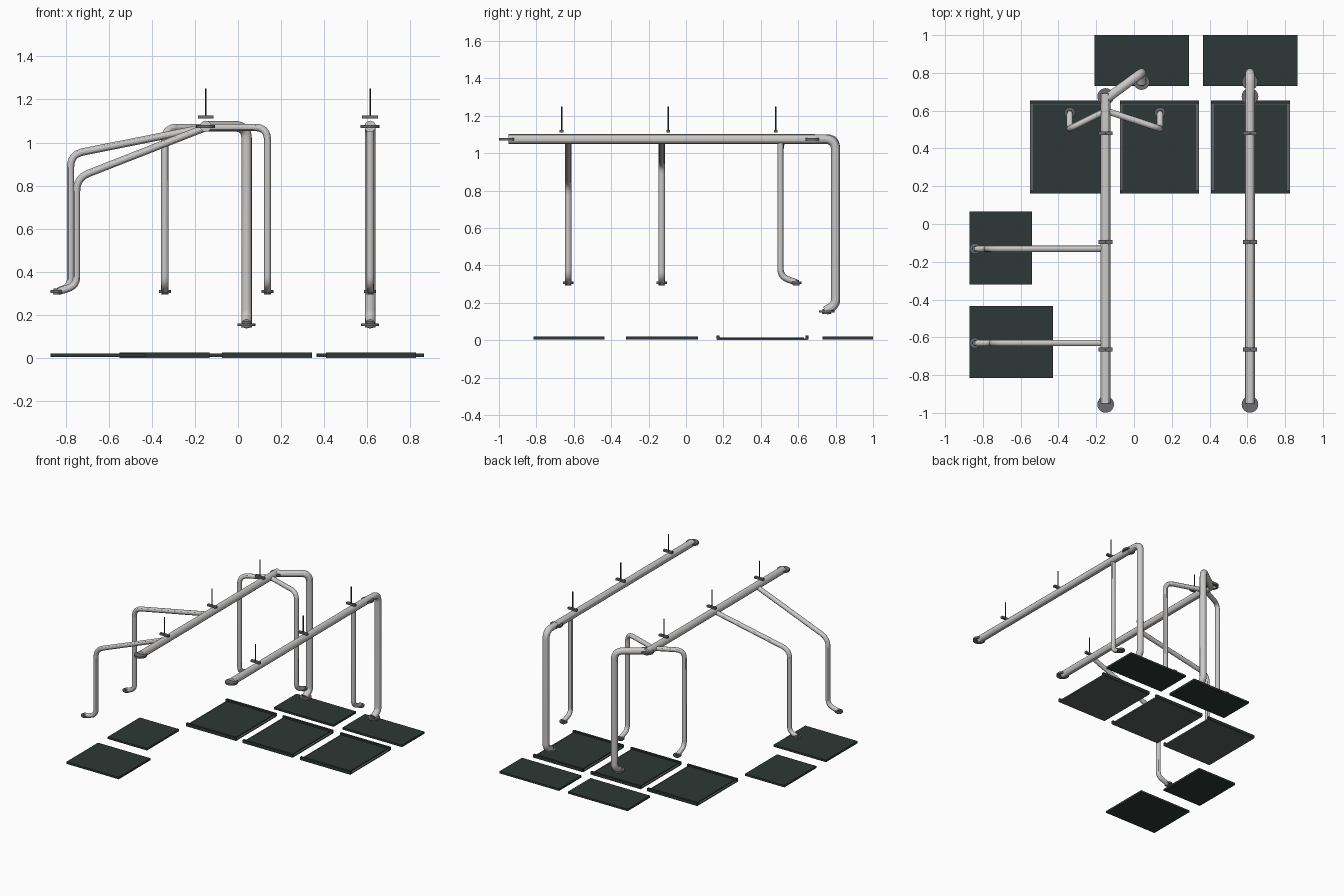
import bpy
from mathutils import Vector

cube = bpy.data.objects.get("Cube")
if cube:
    bpy.data.objects.remove(cube)


def material(name, rgb):
    m = bpy.data.materials.new(name)
    m.use_nodes = True
    m.diffuse_color = (*rgb, 1)
    m.node_tree.nodes["Principled BSDF"].inputs["Base Color"].default_value = (*rgb, 1)
    return m


PIPE = material("pipe_grey", (0.6, 0.59, 0.58))
FITTING = material("fitting_grey", (0.15, 0.155, 0.17))
ROD = material("rod_dark", (0.04, 0.04, 0.045))
PANEL = material("panel_dark_green", (0.027, 0.04, 0.037))
TRAY = material("tray_grey", (0.11, 0.125, 0.125))


def box(name, x0, x1, y0, y1, z0, z1, mat):
    bpy.ops.mesh.primitive_cube_add(size=1, location=((x0 + x1) / 2, (y0 + y1) / 2, (z0 + z1) / 2))
    ob = bpy.context.object
    ob.name = name
    ob.scale = (x1 - x0, y1 - y0, z1 - z0)
    ob.data.materials.append(mat)
    return ob


def cylinder(name, loc, r, depth, mat, r_top=None):
    bpy.ops.mesh.primitive_cone_add(vertices=24, radius1=r, radius2=r if r_top is None else r_top,
                                    depth=depth, location=loc)
    ob = bpy.context.object
    ob.name = name
    ob.data.materials.append(mat)
    bpy.ops.object.shade_smooth_by_angle()
    return ob


def pipe(name, points, r, bend=0.06):
    """Round tube along a path whose corners are rounded."""
    pts = [Vector(p) for p in points]
    path = [pts[0]]
    for a, b, c in zip(pts, pts[1:], pts[2:]):
        cut = min(bend, (a - b).length * 0.48, (c - b).length * 0.48)
        p, q = b + (a - b).normalized() * cut, b + (c - b).normalized() * cut
        for i in range(9):
            t = i / 8
            path.append(p * (1 - t) ** 2 + b * 2 * t * (1 - t) + q * t * t)
    path.append(pts[-1])
    cu = bpy.data.curves.new(name, 'CURVE')
    cu.dimensions = '3D'
    cu.bevel_depth = r
    cu.bevel_resolution = 4
    cu.use_fill_caps = True
    sp = cu.splines.new('POLY')
    sp.points.add(len(path) - 1)
    for sp_pt, v in zip(sp.points, path):
        sp_pt.co = (*v, 1)
    tmp = bpy.data.objects.new(name + "_path", cu)
    bpy.context.collection.objects.link(tmp)
    bpy.context.view_layer.update()
    mesh = bpy.data.meshes.new_from_object(tmp.evaluated_get(bpy.context.evaluated_depsgraph_get()))
    bpy.data.objects.remove(tmp)
    ob = bpy.data.objects.new(name, mesh)
    bpy.context.collection.objects.link(ob)
    mesh.materials.clear()
    mesh.materials.append(PIPE)
    bpy.ops.object.select_all(action='DESELECT')
    ob.select_set(True)
    bpy.context.view_layer.objects.active = ob
    bpy.ops.object.shade_smooth_by_angle()
    return ob


def flange(name, x, y, z, r):
    cylinder(name, (x, y, z), r, 0.012, FITTING)
    cylinder(name + "_hub", (x, y, z), r * 0.6, 0.028, FITTING, r * 0.5)


RAIL_Z = 1.075
SMALL, LARGE = 0.017, 0.0245
RAILS = {"right": -0.15, "left": 0.614}
DROPS = {"right": 0.04, "left": 0.614}

for side, x in RAILS.items():
    # Overhead rail with end plates
    pipe(side + "_rail", [(x, -0.95, RAIL_Z), (x, 0.69, RAIL_Z)], 0.0265)
    for end, y in (("front", -0.955), ("back", 0.675)):
        cylinder(f"{side}_rail_{end}_plate", (x, y, 1.074), 0.044, 0.014, FITTING)
    # Large drop pipe at the back
    dx = DROPS[side]
    pipe(side + "_drop_pipe", [(x, 0.66, RAIL_Z), (dx, 0.8, RAIL_Z), (dx, 0.8, 0.19),
                               (dx, 0.745, 0.157)], LARGE)
    flange(side + "_drop_flange", dx, 0.752, 0.154, 0.042)
    # Hangers above the rail
    for i, y in enumerate((-0.665, -0.095, 0.48)):
        box(f"{side}_hanger_clamp_{i}", x - 0.037, x + 0.037, y - 0.01, y + 0.01, 1.111, 1.125, FITTING)
        cylinder(f"{side}_hanger_rod_{i}", (x, y, 1.186), 0.0035, 0.128, ROD)

# Side branches, sloping out and down
for name, y, x, top in (("front", -0.63, -0.75, 0.835), ("middle", -0.13, -0.778, 0.945)):
    pipe(name + "_branch", [(-0.15, y, RAIL_Z - 0.005), (x, y, top), (x, y, 0.335), (-0.835, y, 0.308)], SMALL)
    flange(name + "_branch_flange", -0.842, y, 0.308, 0.028)

# Back branches with feet turned backwards
for name, x0, x in (("back_right", -0.15, -0.34), ("back_centre", -0.15, 0.137)):
    pipe(name + "_branch", [(x0, 0.6, RAIL_Z - 0.005), (x, 0.505, RAIL_Z - 0.005), (x, 0.505, 0.34),
                            (x, 0.59, 0.309)], SMALL)
    flange(name + "_branch_flange", x, 0.59, 0.308, 0.028)
pipe("back_left_branch", [(0.614, 0.505, RAIL_Z), (0.614, 0.505, 0.34), (0.614, 0.59, 0.309)], SMALL)
flange("back_left_branch_flange", 0.614, 0.59, 0.308, 0.028)

# Plain floor panels
for name, x0, x1, y0, y1 in (("back_right", -0.21, 0.29, 0.73, 1.0), ("back_left", 0.365, 0.865, 0.73, 1.0),
                             ("middle", -0.87, -0.54, -0.32, 0.065), ("front", -0.87, -0.43, -0.815, -0.435)):
    box(name + "_floor_panel", x0, x1, y0, y1, 0.004, 0.019, PANEL)

# Tray panels: grey base, dark top, raised lips at front and back
for name, x0 in (("right", -0.55), ("centre", -0.075), ("left", 0.408)):
    x1 = x0 + 0.418
    box(name + "_tray_base", x0, x1, 0.165, 0.65, 0, 0.009, TRAY)
    box(name + "_tray_top", x0 + 0.015, x1 - 0.015, 0.18, 0.632, 0.009, 0.016, PANEL)
    for end, y in (("front", 0.162), ("back", 0.638)):
        box(f"{name}_tray_{end}_lip", x0, x1, y, y + 0.016, 0.003, 0.025, PANEL)
